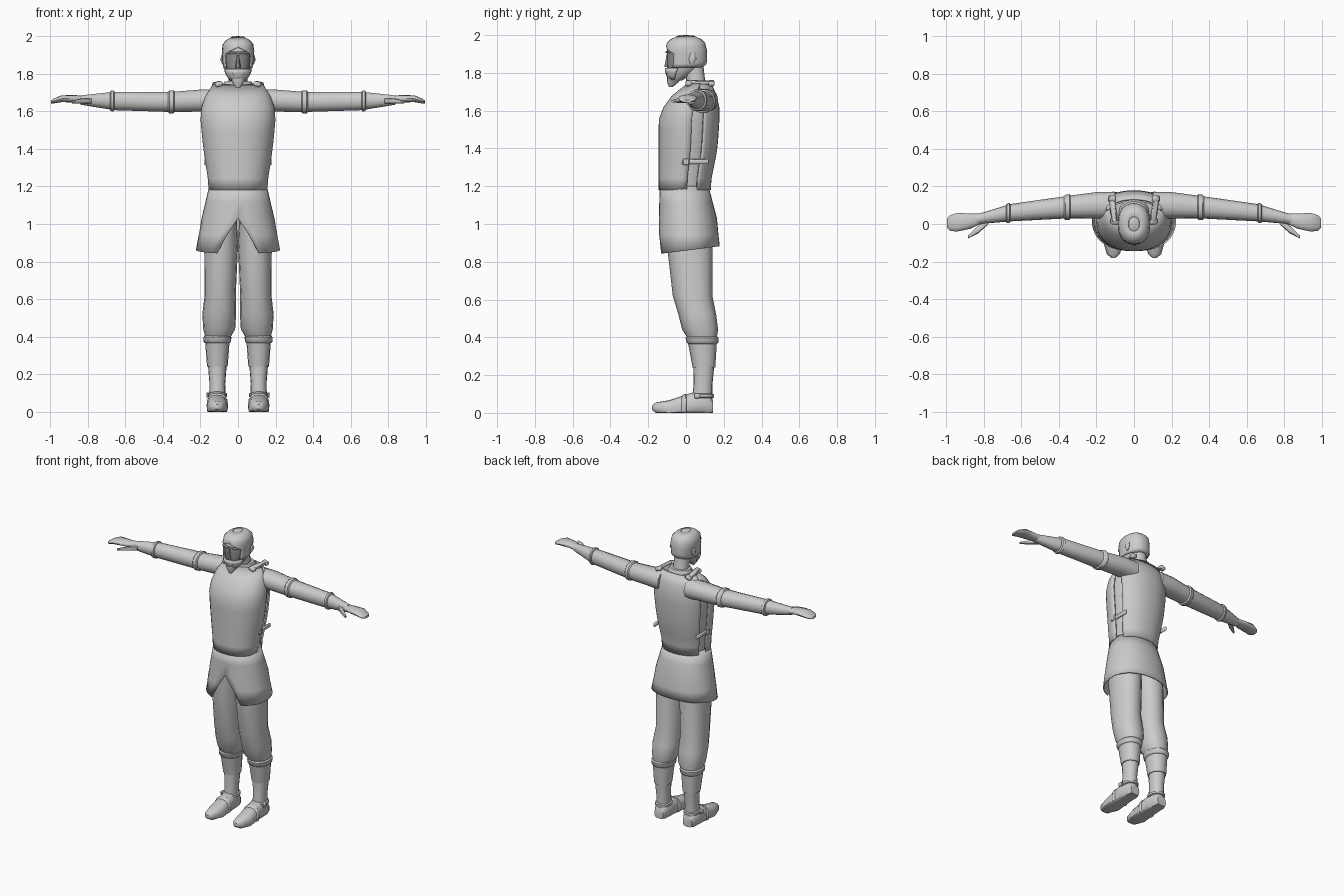
import bpy, bmesh, math
from math import pi, sin, cos
from mathutils import Matrix

cube = bpy.data.objects.get("Cube")
if cube:
    bpy.data.objects.remove(cube, do_unlink=True)


def material(name, value):
    mat = bpy.data.materials.new(name)
    mat.use_nodes = True
    colour = (value, value, value, 1)
    mat.diffuse_color = colour
    mat.node_tree.nodes["Principled BSDF"].inputs["Base Color"].default_value = colour
    return mat


GREY = material("light_grey", 0.6)
DARK = material("face_grey", 0.27)
FRONT, BACK = -pi / 2, pi / 2


def finish(name, bm, pair=False, thick=0, mat=GREY):
    """Turn a bmesh into one object, or into a left and right pair."""
    bmesh.ops.remove_doubles(bm, verts=bm.verts, dist=0.0005)
    bmesh.ops.recalc_face_normals(bm, faces=bm.faces)
    for side in (("left_", "right_") if pair else ("",)):
        if side == "right_":
            bmesh.ops.scale(bm, vec=(-1, 1, 1), verts=bm.verts)
            bmesh.ops.reverse_faces(bm, faces=bm.faces)
        mesh = bpy.data.meshes.new(side + name)
        bm.to_mesh(mesh)
        mesh.materials.append(mat)
        mesh.shade_smooth()
        mesh.set_sharp_from_angle(angle=pi / 4)
        ob = bpy.data.objects.new(side + name, mesh)
        bpy.context.collection.objects.link(ob)
        if thick:
            mod = ob.modifiers.new("thickness", 'SOLIDIFY')
            mod.thickness, mod.offset = thick, 0
    bm.free()
    return ob


def power(value, p):
    return math.copysign(abs(value) ** (2 / p), value)


def loft(name, rings, axis='z', n=16, p=2.2, centre=None, half=None, floor=-1, **options):
    """Skin rings of (along, centre, centre, radius, radius); half(along) opens a sheet."""
    bm = bmesh.new()
    rows = []
    for t, c1, c2, r1, r2 in rings:
        row = []
        for i in range(n + 1 if half else n):
            a = centre + half(t) * (2 * i / n - 1) if half else 2 * pi * i / n
            u, v = c1 + r1 * power(cos(a), p), c2 + r2 * power(sin(a), p)
            x, y, z = {'x': (t, u, v), 'y': (u, t, v), 'z': (u, v, t)}[axis]
            row.append(bm.verts.new((x, y, max(z, floor))))
        rows.append(row)
    for low, high in zip(rows, rows[1:]):
        for i in range(n):
            j = (i + 1) % len(low)
            bm.faces.new((low[i], low[j], high[j], high[i]))
    if not half:
        bm.faces.new(rows[0])
        bm.faces.new(rows[-1])
    return finish(name, bm, **options)


def section(rings, t, grow):
    """Ring at any place along a part, made larger by grow."""
    for a, b in zip(rings, rings[1:]):
        if t <= b[0]:
            break
    f = (t - a[0]) / (b[0] - a[0])
    _, c1, c2, r1, r2 = [u + (v - u) * f for u, v in zip(a, b)]
    return t, c1, c2, r1 + grow, r2 + grow


def shell(name, rings, start, end, steps, grow, centre, half, **options):
    """Thin sheet that follows part of a body."""
    places = [start + (end - start) * i / steps for i in range(steps + 1)]
    return loft(name, [section(rings, t, grow) for t in places],
                centre=centre, half=half, **options)


def band(name, rings, t, width, grow=.008, **options):
    """Raised cuff round a limb, with softened rims."""
    profile = ((-1, 0), (-.6, grow), (.6, grow), (1, 0))
    loft(name, [section(rings, t + k * width, g) for k, g in profile], pair=True, **options)


def box(name, loc, size, tilt=0, yaw=0, pair=True):
    bm = bmesh.new()
    bmesh.ops.create_cube(bm, size=1)
    bmesh.ops.scale(bm, vec=size, verts=bm.verts)
    bmesh.ops.bevel(bm, geom=bm.edges[:], offset=min(size) / 4, segments=1, affect='EDGES')
    turn = Matrix.Rotation(tilt, 4, 'Y') @ Matrix.Rotation(yaw, 4, 'Z')
    bmesh.ops.transform(bm, matrix=Matrix.Translation(loc) @ turn, verts=bm.verts)
    finish(name, bm, pair=pair)


# Torso with breastplate and backplate that follow it
TORSO = ((1.1, 0, 0, .15, .13), (1.2, 0, -.01, .14, .12), (1.4, 0, .01, .17, .14),
         (1.55, 0, .015, .185, .145), (1.63, 0, .03, .18, .13),
         (1.7, 0, .05, .15, .09), (1.74, 0, .07, .12, .05))
loft("torso", TORSO, n=24)
shell("breastplate", TORSO, 1.18, 1.74, 9, .01, FRONT, lambda z: 1.65, n=20, thick=.01)
shell("backplate", TORSO, 1.18, 1.74, 9, .012, BACK,
      lambda z: 1.1 + 3 * max(0, z - 1.6), n=20, thick=.01)

# Side straps and shoulder straps with buckles
box("side_strap", (.165, .045, 1.33), (.014, .15, .026))
box("side_buckle", (.17, 0, 1.33), (.016, .035, .036))
box("shoulder_strap", (.11, .075, 1.75), (.03, .13, .016), tilt=.25, yaw=-.14)
for place, y in (("front", .015), ("rear", .135)):
    box(place + "_shoulder_buckle", (.1 + y / 8, y, 1.745), (.042, .034, .026), tilt=.25)

# Tunic skirt, split at the front and longer there
SKIRT = ((.86, 0, .015, .22, .16), (1.03, 0, .01, .19, .15), (1.2, 0, -.01, .15, .125))
skirt = shell("skirt", SKIRT, .86, 1.2, 4, 0, BACK,
              lambda z: pi - 2.9 * max(0, 1.03 - z), n=32, thick=.008)
for v in skirt.data.vertices:
    if v.co.z < .9:
        v.co.z += v.co.y / 8

# Neck, collar and head, with a darker face
loft("neck", ((1.7, 0, .06, .06, .06), (1.77, 0, .05, .05, .05), (1.86, 0, .03, .05, .06)))
loft("collar", ((1.7, 0, .065, .08, .065), (1.745, 0, .065, .08, .065), (1.76, 0, .06, .07, .06)))
HEAD = ((1.76, 0, -.05, .03, .03), (1.8, 0, -.03, .06, .07), (1.85, 0, 0, .07, .1),
        (1.92, 0, 0, .076, .1), (1.96, 0, 0, .07, .09), (1.985, 0, 0, .045, .06),
        (2, 0, 0, .01, .015))
head = loft("head", HEAD, n=20)
head.data.materials.append(DARK)
for face in head.data.polygons:
    if 1.8 < face.center.z < 1.92 and face.center.y < -.035:
        face.material_index = 1

# Hair frames the face and closes above the brow; the beard covers the jaw
shell("hair", HEAD, 1.83, 1.995, 9, .008, BACK,
      lambda z: pi - min(.95, 25 * max(0, 1.94 - z)), n=24, thick=.006)
shell("beard", HEAD, 1.765, 1.825, 3, .006, FRONT, lambda z: 1.3, n=14, thick=.01)
loft("beard_tip", ((1.725, 0, -.08, .01, .01), (1.75, 0, -.07, .03, .03), (1.78, 0, -.06, .045, .04)))
loft("nose", ((1.83, 0, -.1, .015, .017), (1.9, 0, -.095, .006, .008)), n=6, mat=DARK)
loft("ear", ((1.85, .08, .03, .005, .01), (1.875, .085, .035, .009, .02),
             (1.905, .08, .035, .006, .012)), n=8, pair=True)
box("moustache", (.016, -.1, 1.802), (.034, .014, .011), tilt=.3)
box("brow", (.03, -.095, 1.91), (.05, .014, .01), yaw=.3)

# Arms stretched to the sides, with cuffs
ARM = ((.1, .1, 1.655, .07, .065), (.2, .1, 1.657, .07, .06), (.35, .09, 1.65, .06, .055),
       (.66, .06, 1.655, .046, .05), (.84, .024, 1.66, .026, .025))
loft("sleeve", ARM, axis='x', n=14, pair=True)
band("upper_arm_band", ARM, .355, .018, axis='x', n=14)
band("forearm_band", ARM, .67, .012, axis='x', n=14)
loft("hand", ((.81, .03, 1.66, .026, .02), (.87, .015, 1.667, .04, .02), (.94, .01, 1.667, .05, .018),
              (.98, .005, 1.655, .042, .013), (.995, .005, 1.65, .025, .007)),
     axis='x', n=12, pair=True)
loft("thumb", ((.78, .01, 1.655, .016, .014), (.83, -.03, 1.655, .02, .014),
               (.885, -.07, 1.65, .008, .007)), axis='x', n=8, pair=True)

# Baggy trousers and leg wraps
TROUSER = ((.38, .11, .09, .06, .07), (.44, .1, .075, .085, .095), (.52, .1, .06, .09, .1),
           (.62, .095, .035, .083, .105), (.88, .09, .02, .09, .12), (1.1, .08, 0, .07, .11))
WRAP = ((.24, .11, .095, .055, .06), (.4, .11, .085, .067, .08))
loft("trouser_leg", TROUSER, pair=True)
loft("calf_wrap", WRAP, pair=True)
band("knee_cuff", WRAP, .385, .02)

# Boots with straps
SHAFT = ((.05, .11, .085, .045, .055), (.15, .11, .09, .042, .05), (.25, .11, .095, .05, .055))
FOOT = ((-.18, .11, .027, .012, .012), (-.16, .11, .025, .035, .03), (-.09, .11, .02, .055, .047),
        (.05, .11, .045, .05, .068), (.12, .11, .04, .046, .055), (.143, .11, .03, .034, .035))
loft("boot_shaft", SHAFT, pair=True)
loft("boot_foot", FOOT, axis='y', p=2.5, floor=0, pair=True)
band("ankle_strap", SHAFT, .09, .012)
band("instep_strap", FOOT, -.01, .013, grow=.005, axis='y', p=2.5, floor=0)
box("boot_buckle", (.163, .06, .09), (.012, .03, .026))
